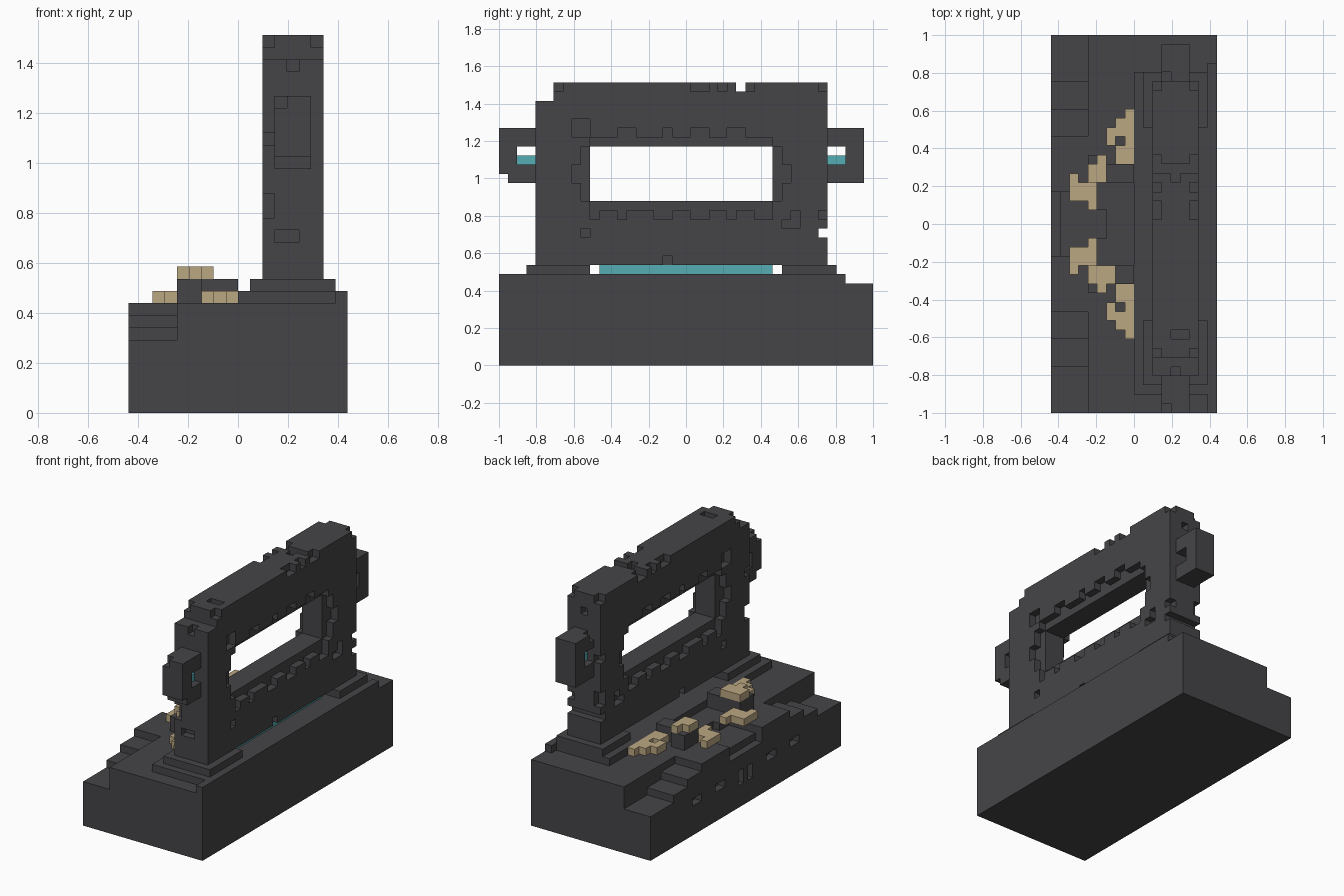
import bpy
import bmesh
from mathutils import Vector

UNIT = 2 / 41                      # size of one cube of the block grid
WIDTH, LENGTH = 18, 41             # grid cells across x and along y

cube = bpy.data.objects.get("Cube")
if cube:
    bpy.data.objects.remove(cube, do_unlink=True)


def material(name, colour):
    mat = bpy.data.materials.new(name)
    mat.use_nodes = True
    mat.diffuse_color = (*colour, 1)
    mat.node_tree.nodes["Principled BSDF"].inputs["Base Color"].default_value = (*colour, 1)
    return mat


stone = material("dark_stone", (0.06, 0.058, 0.063))
sand = material("tan_stone", (0.50, 0.39, 0.225))
glow = material("teal_glow", (0.09, 0.42, 0.455))


def cells(boxes):
    """All grid cells inside boxes given as x, y and z ranges."""
    return {(x, y, z)
            for x0, x1, y0, y1, z0, z1 in boxes
            for x in range(x0, x1) for y in range(y0, y1) for z in range(z0, z1)}


def flip(boxes):
    """Mirror boxes along the length."""
    return [(a, b, LENGTH - d, LENGTH - c, e, f) for a, b, c, d, e, f in boxes]


def both(boxes):
    return boxes + flip(boxes)


def build(name, mat, solid, cuts=()):
    """Make one blocky object from solid boxes minus cut boxes."""
    filled = cells(solid) - cells(cuts)
    bm = bmesh.new()
    corners = {}

    def corner(p):
        if p not in corners:
            corners[p] = bm.verts.new(((p[0] - WIDTH / 2) * UNIT, (p[1] - LENGTH / 2) * UNIT, p[2] * UNIT))
        return corners[p]

    for cell in sorted(filled):
        for axis in range(3):
            for side in (0, 1):
                beside = list(cell)
                beside[axis] += 2 * side - 1
                if tuple(beside) in filled:
                    continue
                u, v = (axis + 1) % 3, (axis + 2) % 3
                ring = []
                for du, dv in ((0, 0), (1, 0), (1, 1), (0, 1)):
                    p = list(cell)
                    p[axis] += side
                    p[u] += du
                    p[v] += dv
                    ring.append(corner(tuple(p)))
                bm.faces.new(ring if side else ring[::-1])
    # merge the coplanar squares into large flat faces
    bmesh.ops.dissolve_limit(bm, angle_limit=0.01, verts=bm.verts[:], edges=bm.edges[:])
    bmesh.ops.triangulate(bm, faces=[f for f in bm.faces if len(f.verts) > 4])
    mesh = bpy.data.meshes.new(name)
    bm.to_mesh(mesh)
    bm.free()
    mesh.materials.append(mat)
    obj = bpy.data.objects.new(name, mesh)
    bpy.context.collection.objects.link(obj)
    return obj


# Base with corner stairs, a sunken middle and slots in its side
stairs = both([(0, 4, 36 - 3 * i, 41 - 5 * min(i, 1), 6 + i, 9) for i in range(3)])
hollow = [(0, 1, 17, 24, 7, 9), (1, 5, 17, 24, 8, 9), (5, 6, 19, 22, 8, 9)]
slots = both([(0, 1, 30, 32, 4, 5), (0, 1, 25, 27, 4, 5)])
slots += [(0, 1, y, y + 1, 3, 5) for y in (19, 21)]
build("base", stone, [(0, WIDTH, 0, LENGTH, 0, 9)], stairs + hollow + slots)

# Low plinth and the two footings under the wall
build("plinth", stone, [(9, 17, 2, 37, 9, 10), (17, 18, 0, 38, 9, 10)])
build("footings", stone, [(10, 17, 3, 10, 10, 11), (10, 17, 31, 37, 10, 11)])
build("floor_glow", glow, [(13, 15, 11, 30, 10, 11)])

# Wall with a window and worn edges
X0, X1, Y0, Y1, TOP = 11, 16, 4, 36, 31
cuts = [(X0, X1, 10, 30, 18, 24),          # window
        (X0, X1, Y0, 7, 29, TOP),          # lowered corner
        (X0, X1, 26, 27, 30, TOP),         # gap in the top edge
        (X0, X1, 35, Y1, 14, 15)]          # gap in the back edge
cuts[1] = (X0, X1, Y0, 6, 29, TOP)
face_notches = [(9, 31, 18, 24), (10, 30, 17, 25)]                     # window frame
face_notches += [(a, b, 25, 26) for a, b in ((13, 15), (18, 19), (21, 23), (25, 27))]
face_notches += [(a, b, 16, 17) for a, b in ((10, 11), (13, 14), (17, 19), (21, 23), (25, 26), (28, 30))]
face_notches += [(a, b, 30, TOP) for a, b in ((6, 7), (21, 23), (24, 25), (27, 28))]
face_notches += [(8, 10, 25, 27), (9, 10, 14, 15), (31, 33, 15, 16), (32, 33, 16, 17),
                 (18, 19, 11, 12), (8, 9, 20, 22), (31, 32, 20, 22), (35, 36, 16, 17)]
for x in (X0, X1 - 1):
    cuts += [(x, x + 1, *n) for n in face_notches]
end_notches = [(13, 14, 28, 29), (11, 12, 22, 23), (11, 12, 16, 18), (12, 14, 14, 15),
               (11, 12, 30, 31), (15, 16, 30, 31)]
for a, b, low, high in end_notches:
    cuts += [(a, b, y, y + 1, low, high) for y in (Y0, Y1 - 1)]
cuts += [(13, 14, 25, 26, 30, TOP), (13, 15, 8, 9, 30, TOP)]
build("wall", stone, [(X0, X1, Y0, Y1, 11, TOP)], cuts)

# Ears on both ends of the wall, each with a glowing core
for name, y0, y1, hole, chip in (("front", 0, 4, 2, 0), ("back", 36, 40, 36, None)):
    ear_cuts = [(12, 15, hole, hole + 2, 22, 24), (12, 13, y0, y0 + 1, 25, 26)]
    if chip is not None:
        ear_cuts.append((12, 15, chip, chip + 1, 20, 21))
    build(name + "_ear", stone, [(12, 15, y0, y1, 20, 26)], ear_cuts)
    build(name + "_ear_glow", glow, [(13, 14, hole, hole + 2, 22, 23)])

# Rubble mounds with tan stones on and around them
mounds = [(4, 6, 25, 28, 9, 11), (6, 9, 25, 27, 9, 11)]
outer = [(8, 9, 27, 33, 9, 10), (7, 8, 27, 29, 9, 10), (7, 8, 30, 32, 9, 10), (6, 7, 29, 31, 9, 10)]
inner = [(2, 3, 23, 26, 9, 10), (3, 4, 23, 25, 9, 10), (4, 5, 22, 25, 9, 10)]
caps = [(5, 6, 25, 28, 11, 12), (4, 5, 25, 27, 11, 12)]
build("rubble_mounds", stone, both(mounds))
build("outer_stones", sand, both(outer))
build("inner_stones", sand, both(inner))
build("mound_caps", sand, both(caps) + [(6, 7, 14, 16, 11, 12)])
